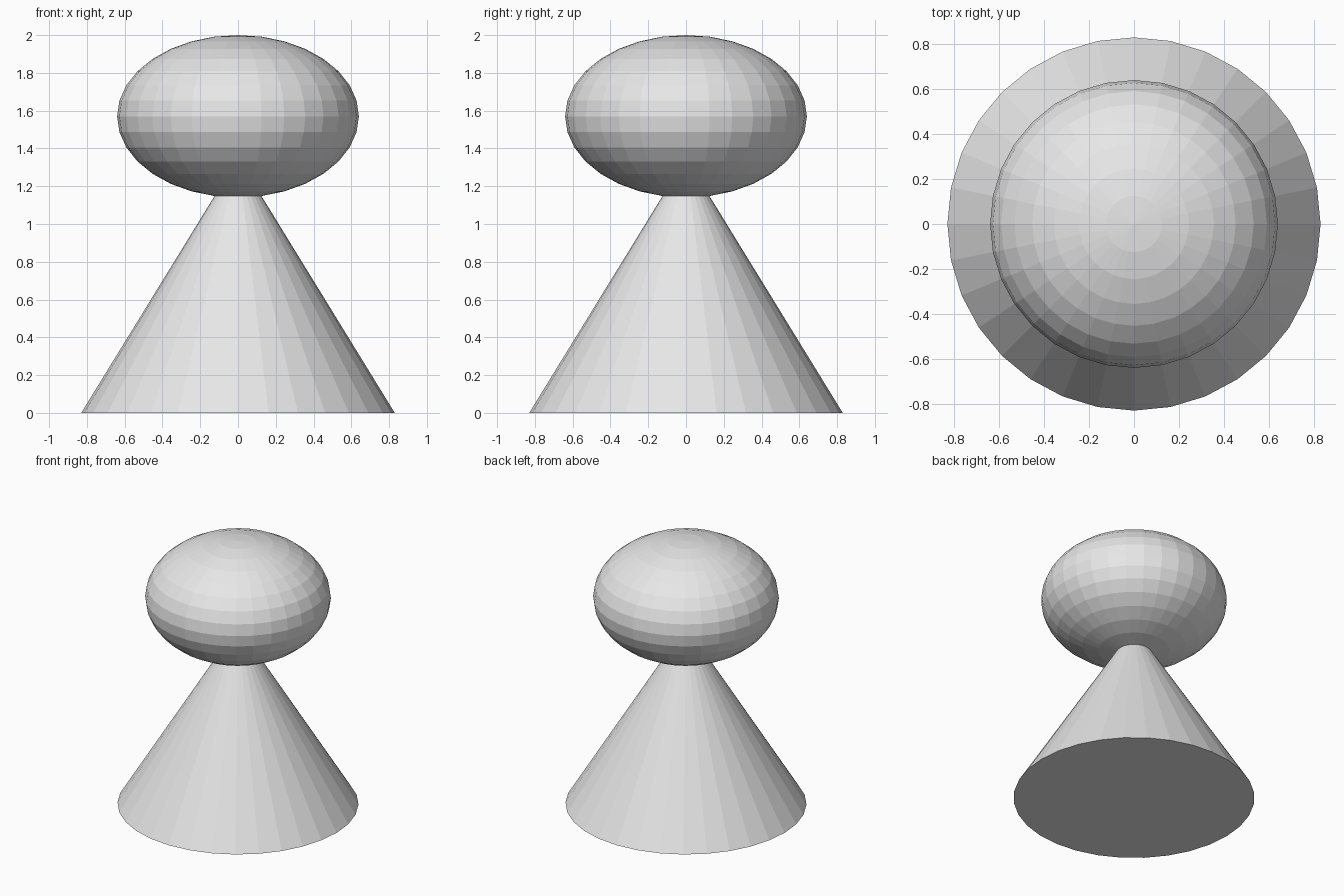
import bpy

cube = bpy.data.objects.get("Cube")
if cube:
    bpy.data.objects.remove(cube, do_unlink=True)

SIDES = 32
BASE_RADIUS, CONE_HEIGHT = 0.83, 1.35
HEAD_RADIUS, HEAD_HALF_HEIGHT = 0.64, 0.43
HEAD_CENTRE = 2 - HEAD_HALF_HEIGHT

# Single light grey for the whole piece
grey = bpy.data.materials.new("light_grey")
grey.use_nodes = True
colour = (0.8, 0.8, 0.8, 1)
grey.diffuse_color = colour
grey.node_tree.nodes["Principled BSDF"].inputs["Base Color"].default_value = colour


def finish(name):
    """Name the active object, apply its scale and colour it."""
    part = bpy.context.object
    part.name = part.data.name = name
    bpy.ops.object.transform_apply(location=False, rotation=False, scale=True)
    part.data.materials.append(grey)
    return part


# Conical body, its tip hidden inside the head
bpy.ops.mesh.primitive_cone_add(vertices=SIDES, radius1=BASE_RADIUS, radius2=0,
                                depth=CONE_HEIGHT, location=(0, 0, CONE_HEIGHT / 2))
finish("body_cone")

# Flattened round head with flat facets
bpy.ops.mesh.primitive_uv_sphere_add(segments=SIDES, ring_count=SIDES // 2, radius=1,
                                     location=(0, 0, HEAD_CENTRE))
bpy.context.object.scale = (HEAD_RADIUS, HEAD_RADIUS, HEAD_HALF_HEIGHT)
finish("head")
